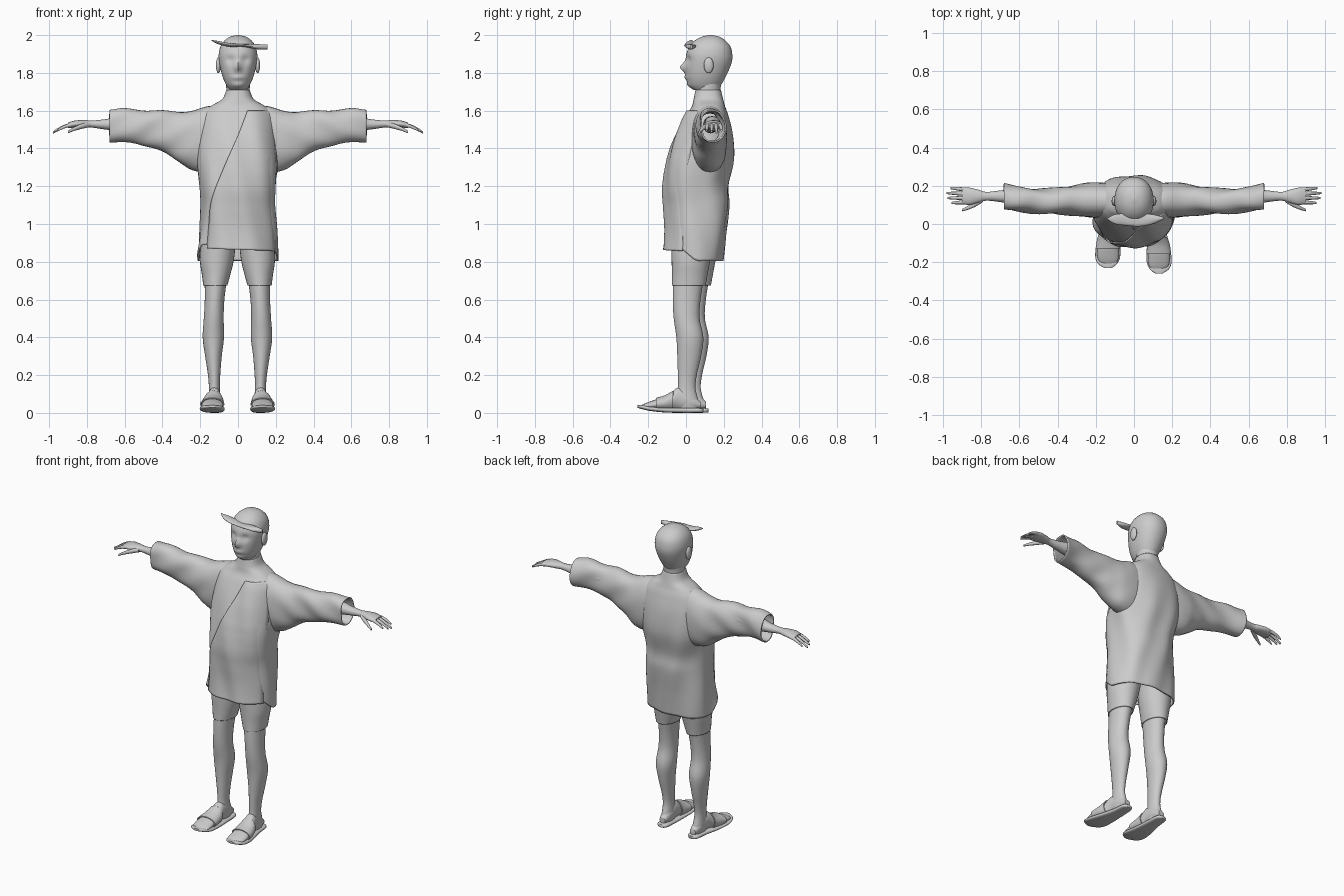
import bpy, bmesh, math
from math import sin, cos, pi, exp
from mathutils import Vector

if "Cube" in bpy.data.objects:
    bpy.data.objects.remove(bpy.data.objects["Cube"])

clay = bpy.data.materials.new("plain_grey")
clay.use_nodes = True
GREY = (0.6, 0.6, 0.6, 1)
clay.diffuse_color = GREY
clay.node_tree.nodes["Principled BSDF"].inputs["Base Color"].default_value = GREY


def finish(name, bm, thickness=0, angle=50):
    bmesh.ops.recalc_face_normals(bm, faces=bm.faces)
    mesh = bpy.data.meshes.new(name)
    bm.to_mesh(mesh)
    bm.free()
    mesh.materials.append(clay)
    ob = bpy.data.objects.new(name, mesh)
    bpy.context.collection.objects.link(ob)
    if thickness:
        mod = ob.modifiers.new("cloth", "SOLIDIFY")
        mod.thickness = thickness
    bpy.ops.object.select_all(action="DESELECT")
    ob.select_set(True)
    bpy.context.view_layer.objects.active = ob
    bpy.ops.object.shade_smooth_by_angle(angle=math.radians(angle))
    return ob


def sample(rows, t):
    """Smooth curve through the rows, t from 0 to 1."""
    u = t * (len(rows) - 1)
    i = min(int(u), len(rows) - 2)
    f = u - i
    a, b, c, d = (rows[min(max(i + k, 0), len(rows) - 1)] for k in (-1, 0, 1, 2))
    return [0.5 * (2*q + (r - p)*f + (2*p - 5*q + 4*r - s)*f*f + (3*q - p - 3*r + s)*f**3)
            for p, q, r, s in zip(a, b, c, d)]


def loft(name, rows, axis="z", sides=32, steps=40, power=2, caps=True, side=1,
         shape=None, thickness=0, shift=(0, 0, 0)):
    """Rows hold position, then low and high limits across the two other axes."""
    bm = bmesh.new()
    rings = []
    for j in range(steps + 1):
        pos, a0, a1, b0, b1 = sample(rows, j / steps)
        ring = []
        for i in range(sides):
            c, s = cos(2*pi*i/sides), sin(2*pi*i/sides)
            a = (a0 + a1)/2 + (a1 - a0)/2 * math.copysign(abs(c)**(2/power), c)
            b = (b0 + b1)/2 + (b1 - b0)/2 * math.copysign(abs(s)**(2/power), s)
            v = Vector({"x": (pos, a, b), "y": (a, pos, b), "z": (a, b, pos)}[axis])
            if shape:
                v = shape(v)
            v.x *= side
            ring.append(bm.verts.new(v + Vector(shift)))
        rings.append(ring)
    for r, q in zip(rings, rings[1:]):
        for i in range(sides):
            k = (i + 1) % sides
            bm.faces.new((r[i], r[k], q[k], q[i]))
    if caps:
        bm.faces.new(rings[0])
        bm.faces.new(rings[-1])
    return finish(name, bm, thickness)


def ball(name, loc, size):
    bm = bmesh.new()
    bmesh.ops.create_uvsphere(bm, u_segments=16, v_segments=10, radius=1)
    bmesh.ops.scale(bm, vec=size, verts=bm.verts)
    bmesh.ops.translate(bm, vec=loc, verts=bm.verts)
    return finish(name, bm)


# Head with nose, eye sockets and chin
def face(v):
    if v.y < 0.09:
        bump = lambda x, z, w, h: exp(-((abs(v.x) - x)/w)**2 - ((v.z - z)/h)**2)
        v.y += 0.014*bump(0.04, 1.87, 0.022, 0.022) - 0.03*bump(0, 1.83, 0.015, 0.025)
        v.y -= 0.01*bump(0, 1.775, 0.03, 0.012) + 0.008*bump(0, 1.735, 0.03, 0.015)
    return v


loft("head", [(1.71, -.045, .045, .04, .16), (1.735, -.062, .062, .015, .185),
              (1.77, -.078, .078, .003, .205), (1.81, -.09, .09, -.002, .225),
              (1.86, -.1, .1, -.002, .243), (1.9, -.102, .102, .002, .245),
              (1.94, -.093, .093, .018, .235), (1.97, -.073, .073, .045, .21),
              (1.99, -.045, .045, .08, .18), (2, -.008, .008, .12, .14)],
     sides=48, power=2.15, shape=face)
loft("neck", [(1.55, -.08, .08, .05, .19), (1.65, -.068, .068, .05, .185),
              (1.7, -.062, .062, .052, .182), (1.78, -.065, .065, .06, .19)])
for side, label in ((1, "left"), (-1, "right")):
    ball(label + "_ear", (side*.104, .12, 1.84), (.013, .026, .042))

# Tied strip across the forehead
loft("forehead_strip", [(-.14, .025, .03, 1.97, 1.975), (-.1, .0, .05, 1.95, 1.968),
                        (-.04, -.008, .055, 1.938, 1.957), (.03, -.012, .055, 1.938, 1.952),
                        (.1, 0, .05, 1.925, 1.952), (.155, .025, .035, 1.925, 1.95)],
     axis="x", sides=16, steps=24)

# Robe body: hem higher in front than behind
ROBE = [(1.71, -.062, .062, .05, .185), (1.66, -.085, .085, .04, .197),
        (1.62, -.15, .15, .03, .208), (1.57, -.19, .19, 0, .225),
        (1.47, -.205, .205, -.045, .247), (1.34, -.212, .215, -.085, .252),
        (1.2, -.2, .2, -.108, .225), (1.1, -.195, .195, -.105, .228),
        (.97, -.205, .205, -.1, .21), (.84, -.218, .21, -.11, .195)]


def drape(v):
    if v.z < 1.1:
        blend = min(max((v.y + .05) / .1, 0), 1)
        hem = .89 - .085*blend
        v.z = 1.1 - (1.1 - v.z)*(1.1 - hem)/.26
    fold = .005 * min(max((1.6 - v.z)/.3, 0), 1)
    v.y += fold * sin(v.x*38 + v.z*9)
    v.x += fold * sin(v.y*36 + v.z*7)
    return v


loft("robe_body", ROBE, sides=64, steps=60, power=2.4, caps=False, shape=drape, thickness=.008)


# Front panel wrapped over the robe, with a diagonal edge
def front_panel():
    bm = bmesh.new()
    edge = [(1.6, .05), (1.47, 0), (1.3, -.075), (1.13, -.14), (1, -.155), (.87, -.165)]
    table = [sample(ROBE, i/200) for i in range(201)]
    grid = []
    for j in range(41):
        z, left = sample(edge, j/40)
        z0, x0, x1, y0, y1 = min(table, key=lambda r: abs(r[0] - z))
        line = []
        for i in range(25):
            f = i/24
            x = left + (x1*.94 - left)*f
            w = 1 - min(abs(x/x1), .999)**2.4
            y = (y0 + y1)/2 - (y1 - y0)/2*w**(1/2.4)
            y += .005*sin(x*38 + z*9) - .014*(1 - f**4)
            line.append(bm.verts.new((x, y, z - .012*f*(j/40))))
        grid.append(line)
    for r, q in zip(grid, grid[1:]):
        for i in range(24):
            bm.faces.new((r[i], r[i + 1], q[i + 1], q[i]))
    finish("robe_front_panel", bm, .008)


front_panel()


def crease(v):
    k = .004 * min(max((v.x - .15)/.2, 0), 1)
    v.y += k*sin(v.z*40 + v.x*25)
    v.z += k*sin(v.x*30 + v.y*20)
    return v


for side, label in ((1, "left"), (-1, "right")):
    # Wide sleeve, open at the cuff
    loft(label + "_sleeve", [(.06, .04, .2, 1.3, 1.62), (.15, .03, .215, 1.27, 1.625),
                             (.24, .035, .215, 1.285, 1.6), (.32, .045, .2, 1.335, 1.595),
                             (.42, .052, .188, 1.39, 1.6), (.52, .055, .185, 1.422, 1.605),
                             (.61, .065, .195, 1.43, 1.61), (.68, .075, .212, 1.435, 1.608)],
         axis="x", power=2.3, caps=False, side=side, shape=crease, thickness=.008)
    # Arm and palm
    loft(label + "_arm", [(.3, .09, .17, 1.48, 1.57), (.6, .1, .185, 1.49, 1.57),
                          (.7, .115, .175, 1.5, 1.555), (.77, .122, .168, 1.51, 1.548),
                          (.81, .112, .178, 1.51, 1.55), (.86, .1, .19, 1.51, 1.548),
                          (.9, .105, .188, 1.507, 1.537)], axis="x", sides=20, side=side)
    # Fingers curl down, thumb reaches forward
    for n, reach in enumerate((.955, .975, .98, .96)):
        y, rows = .114 + .022*n, []
        for k in range(5):
            f = k/4
            r, zc = .0105 - .005*f*f, 1.525 - (.03 + .006*(n % 3))*f**1.6
            yc = y + (n - 1)*.004*f
            rows.append((.88 + (reach - .88)*f, yc - r, yc + r, zc - r, zc + r))
        loft(f"{label}_finger_{n + 1}", rows, axis="x", sides=10, steps=10, side=side)
    loft(label + "_thumb", [(.79, .115, .145, 1.512, 1.54), (.83, .09, .118, 1.503, 1.53),
                            (.87, .074, .094, 1.492, 1.512), (.9, .066, .078, 1.48, 1.493)],
         axis="x", sides=12, steps=12, side=side)

    # Leg, shorts and sandal; the right foot stands a little further back
    shift = (0, -.008, 0) if side > 0 else (-.006, .02, 0)
    loft(label + "_leg", [(.9, .02, .185, -.06, .14), (.72, .05, .172, -.06, .105),
                          (.6, .066, .17, -.062, .085), (.5, .07, .175, -.057, .08),
                          (.4, .068, .181, -.043, .1), (.3, .08, .168, -.038, .088),
                          (.2, .088, .153, -.035, .065), (.13, .09, .148, -.035, .058),
                          (.06, .085, .15, -.045, .075), (.025, .09, .145, -.04, .075)],
         side=side, shift=shift)
    loft(label + "_shorts", [(1, .0, .18, -.07, .16), (.88, .008, .193, -.07, .15),
                             (.8, .018, .195, -.068, .135), (.73, .035, .185, -.066, .122),
                             (.675, .05, .178, -.066, .112)],
         caps=False, side=side, shift=shift, thickness=.006)
    loft(label + "_foot", [(.085, .095, .135, .025, .06), (.04, .085, .148, .015, .1),
                           (-.03, .083, .155, .015, .135), (-.09, .078, .175, .015, .09),
                           (-.16, .073, .187, .018, .068), (-.21, .078, .18, .02, .05),
                           (-.238, .1, .155, .025, .035)],
         axis="y", sides=24, side=side, shift=shift)
    loft(label + "_sandal_sole", [(.1, .1, .13, .003, .022), (.08, .08, .15, .001, .025),
                                  (0, .074, .16, 0, .026), (-.1, .068, .185, .002, .028),
                                  (-.18, .065, .197, .01, .034), (-.225, .08, .185, .02, .042),
                                  (-.25, .11, .15, .028, .042)],
         axis="y", sides=24, power=3, side=side, shift=shift)
    loft(label + "_sandal_strap", [(-.06, .073, .175, .01, .118), (-.1, .068, .187, .01, .095),
                                   (-.15, .066, .195, .012, .08)],
         axis="y", sides=24, caps=False, side=side, shift=shift, thickness=.006)
